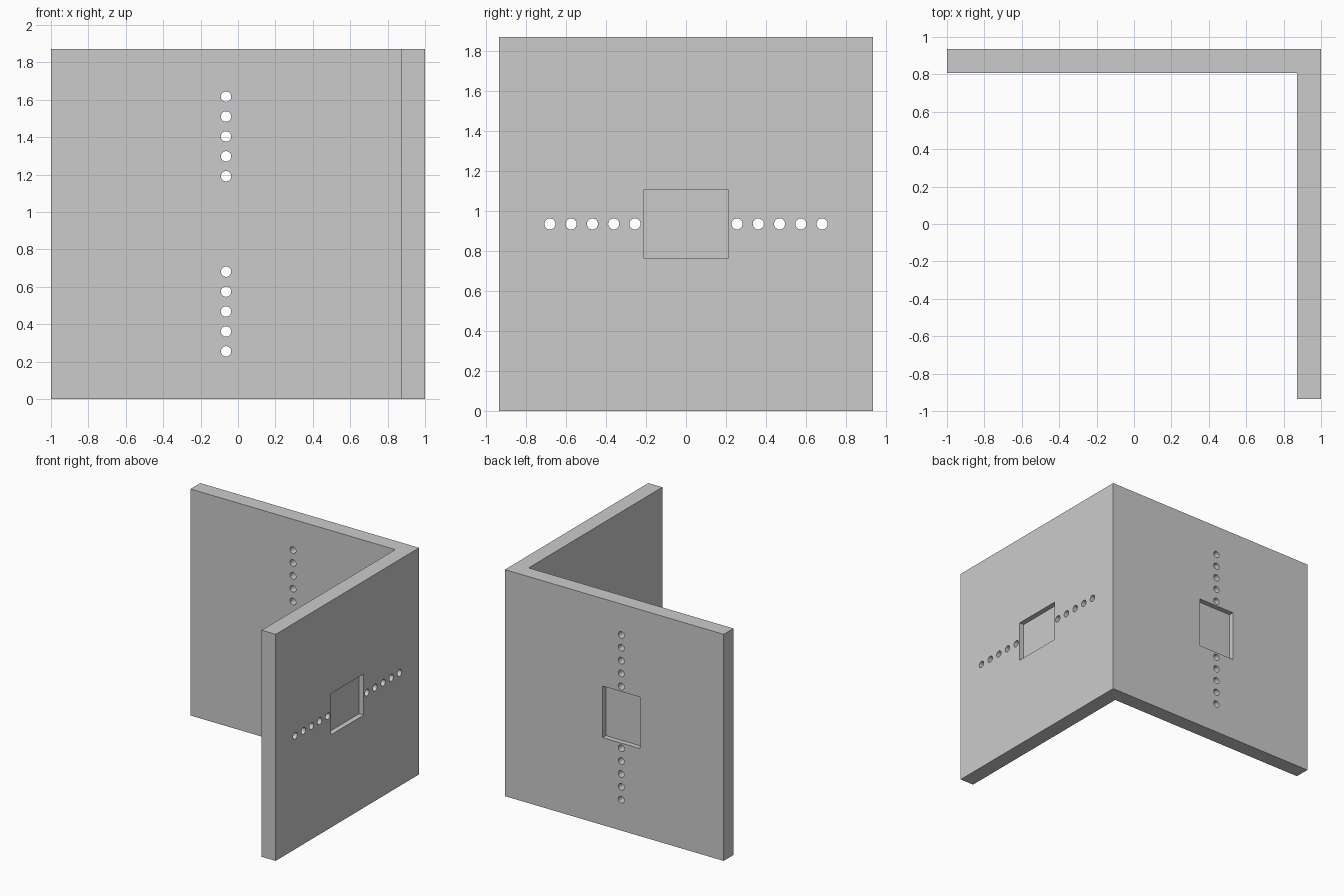
import bpy, bmesh
from mathutils import Matrix, Vector

if "Cube" in bpy.data.objects:
    bpy.data.objects.remove(bpy.data.objects["Cube"])

U = 2 / 4.7                 # design unit
H = 4.4 * U                 # wall height and depth
T = 0.3 * U                 # wall thickness
Y = H / 2
ZC = H / 2
XC = -1 + H / 2             # centre of the back wall's pattern
D = 0.1 * U                 # pocket depth


def new_object(name, bm):
    bmesh.ops.recalc_face_normals(bm, faces=bm.faces)
    mesh = bpy.data.meshes.new(name)
    bm.to_mesh(mesh)
    bm.free()
    ob = bpy.data.objects.new(name, mesh)
    bpy.context.collection.objects.link(ob)
    return ob


def add_box(bm, centre, size):
    m = Matrix.Translation(centre) @ Matrix.Diagonal((*size, 1))
    bmesh.ops.create_cube(bm, size=1, matrix=m)


def add_hole(bm, centre, axis):
    m = Matrix.Translation(centre) @ Matrix.Rotation(1.5707963, 4, axis)
    bmesh.ops.create_cone(bm, cap_ends=True, segments=32, radius1=0.065 * U,
                          radius2=0.065 * U, depth=3 * T, matrix=m)


# L-shaped corner walls
bm = bmesh.new()
profile = [(-1, Y), (-1, Y - T), (1 - T, Y - T), (1 - T, -Y), (1, -Y), (1, Y)]
face = bm.faces.new([bm.verts.new((x, y, 0)) for x, y in profile])
ext = bmesh.ops.extrude_face_region(bm, geom=[face])
bmesh.ops.translate(bm, vec=(0, 0, H),
                    verts=[v for v in ext["geom"] if isinstance(v, bmesh.types.BMVert)])
walls = new_object("corner_walls", bm)

# Cutters: outside pockets and rows of through holes
bm = bmesh.new()
add_box(bm, (1, 0, ZC), (2 * D, 1.0 * U, 0.8 * U))
add_box(bm, (XC, Y, ZC), (0.8 * U, 2 * D, 1.0 * U))
for side in (-1, 1):
    for i in range(5):
        off = side * (0.6 + 0.25 * i) * U
        add_hole(bm, Vector((1 - T / 2, off, ZC)), 'Y')
        add_hole(bm, Vector((XC, Y - T / 2, ZC + off)), 'X')
cutter = new_object("hole_cutter", bm)
cutter.hide_render = True

# Cut, then remove the helper
mod = walls.modifiers.new("cut", 'BOOLEAN')
mod.operation = 'DIFFERENCE'
mod.solver = 'EXACT'
mod.object = cutter
bpy.context.view_layer.objects.active = walls
walls.select_set(True)
bpy.ops.object.modifier_apply(modifier="cut")
bpy.data.objects.remove(cutter)
bpy.ops.object.shade_smooth_by_angle()
